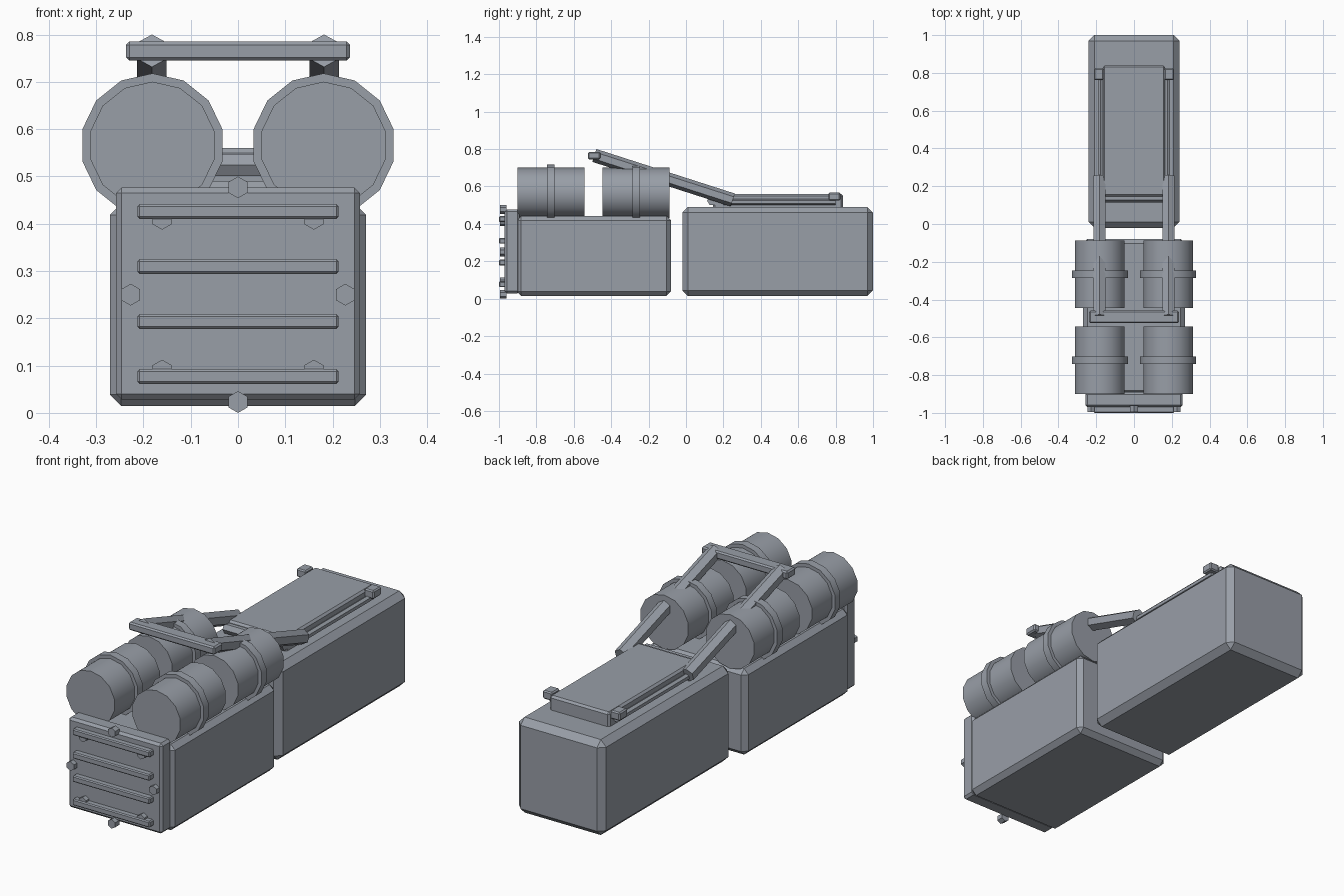
import bpy, bmesh
from math import pi, cos, sin, radians
from mathutils import Vector

if "Cube" in bpy.data.objects:
    bpy.data.objects.remove(bpy.data.objects["Cube"])

# Painted slate-grey metal used on every part
metal = bpy.data.materials.new("slate_metal")
metal.diffuse_color = (.315, .342, .386, 1)
metal.use_nodes = True
metal.node_tree.nodes["Principled BSDF"].inputs["Base Color"].default_value = metal.diffuse_color


def make_object(name, bm):
    bmesh.ops.recalc_face_normals(bm, faces=bm.faces)
    mesh = bpy.data.meshes.new(name)
    bm.to_mesh(mesh)
    bm.free()
    mesh.materials.append(metal)
    obj = bpy.data.objects.new(name, mesh)
    bpy.context.collection.objects.link(obj)
    return obj


def box(name, lo, hi, bevel):
    """Chamfered box between two corners."""
    lo, hi = Vector(lo), Vector(hi)
    bm = bmesh.new()
    bmesh.ops.create_cube(bm, size=1)
    bmesh.ops.scale(bm, vec=hi - lo, verts=bm.verts)
    bmesh.ops.translate(bm, vec=(lo + hi) / 2, verts=bm.verts)
    bmesh.ops.bevel(bm, geom=bm.edges[:], offset=bevel, segments=1, affect='EDGES')
    return make_object(name, bm)


def prism(name, a, b, radius, sides, side_axis, start=pi / 2):
    """Many-sided rod from a to b; angles are measured from side_axis."""
    a, b, u = Vector(a), Vector(b), Vector(side_axis)
    v = u.cross((b - a).normalized())
    if v.z < 0:
        v = -v
    bm = bmesh.new()
    angles = [start + 2 * pi * i / sides for i in range(sides)]
    rings = [[bm.verts.new(p + radius * (u * cos(t) + v * sin(t))) for t in angles]
             for p in (a, b)]
    for i in range(sides):
        j = (i + 1) % sides
        bm.faces.new((rings[0][i], rings[0][j], rings[1][j], rings[1][i]))
    bm.faces.new(rings[0])
    bm.faces.new(rings[1])
    return make_object(name, bm)


def smooth(obj):
    bpy.ops.object.select_all(action='DESELECT')
    obj.select_set(True)
    bpy.context.view_layer.objects.active = obj
    bpy.ops.object.shade_smooth_by_angle(angle=radians(35))


X, Y = (1, 0, 0), (0, 1, 0)

# Main housings and front plate
box("front_housing", (-.271, -.905, .015), (.271, -.08, .443), .024)
box("rear_housing", (-.24, -.02, .015), (.24, 1.0, .49), .03)
box("front_plate", (-.258, -.97, .028), (.258, -.89, .477), .012)

# Grille ribs
for i in range(4):
    z = .077 + i * .1163
    box(f"grille_rib_{i}", (-.213, -1.0, z - .0155), (.213, -.96, z + .0155), .005)

# Ring of hexagonal bolts
for i in range(8):
    t = i * pi / 4
    x, z = .227 * cos(t), .25 + .227 * sin(t)
    prism(f"plate_bolt_{i}", (x, -.994, z), (x, -.96, z), .023, 6, X)

# Top cover on the rear housing, and the cross rod at its front
box("top_cover", (-.165, .145, .48), (.165, .84, .56), .01)
prism("cover_cross_rod", (-.165, .14, .524), (.165, .14, .524), .027, 6, Y, 0)

# Carrying frame: arms, side rails, clips, end bar
for s, side in ((-1, "left"), (1, "right")):
    prism(f"frame_arm_{side}", (s * .182, .25, .528), (s * .182, -.49, .766), .036, 6, X)
    prism(f"cover_rail_{side}", (s * .177, .2, .518), (s * .177, .8, .518), .016, 6, X)
    clip_x = sorted((s * .16, s * .213))
    box(f"cover_clip_{side}", (clip_x[0], .762, .525), (clip_x[1], .825, .567), .006)
box("frame_end_bar", (-.237, -.525, .745), (.237, -.458, .785), .007)

# Two pairs of banded canisters
for s, side in ((-1, "left"), (1, "right")):
    for y, pos in ((-.722, "front"), (-.267, "rear")):
        x, z = s * .181, .566
        smooth(prism(f"canister_{side}_{pos}", (x, y - .179, z), (x, y + .179, z), .1345, 14, X))
        smooth(prism(f"canister_band_{side}_{pos}", (x, y - .02, z), (x, y + .02, z), .152, 14, X))
